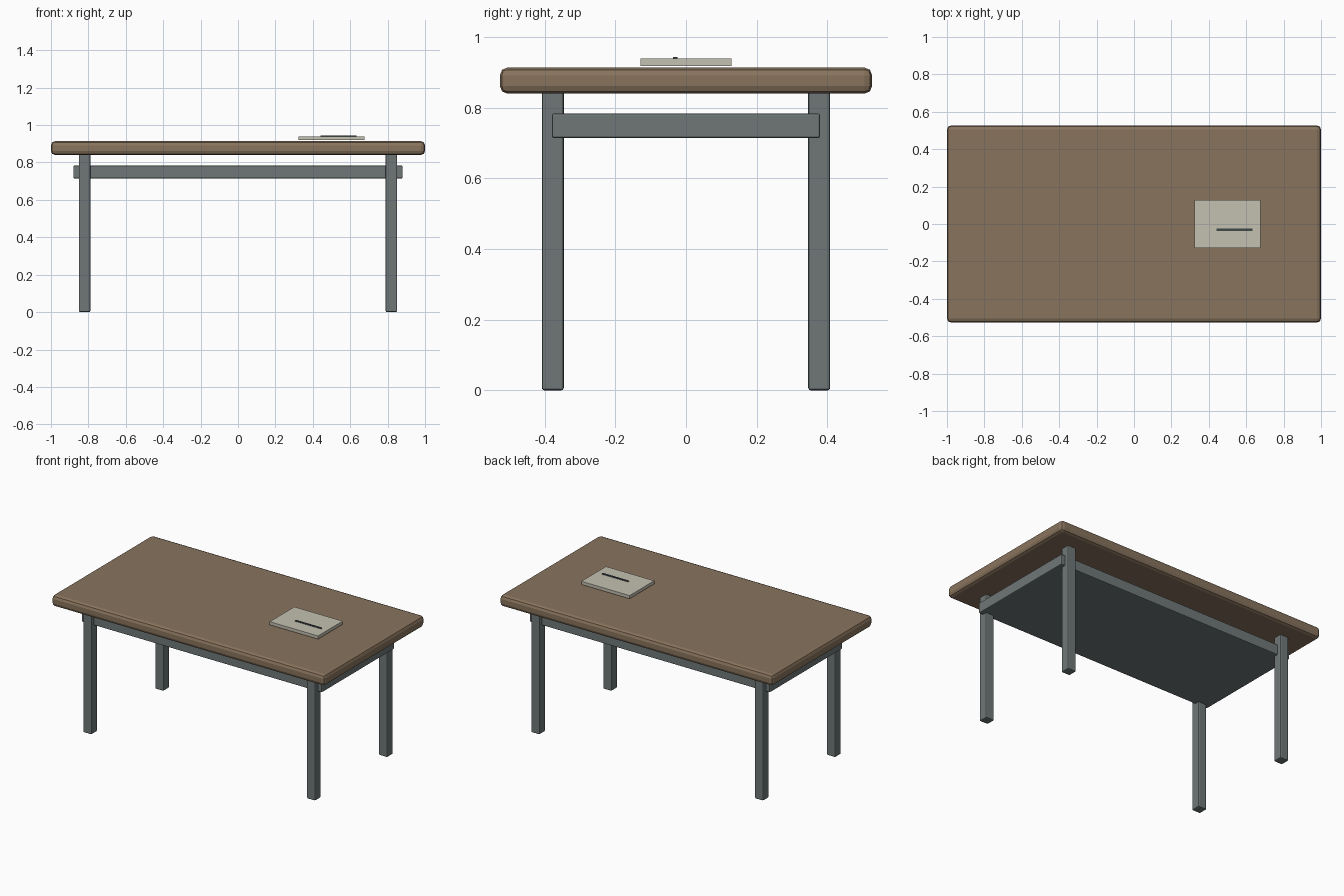
import bpy

if "Cube" in bpy.data.objects:
    bpy.data.objects.remove(bpy.data.objects["Cube"])


def material(name, rgb):
    mat = bpy.data.materials.new(name)
    mat.diffuse_color = (*rgb, 1.0)
    mat.use_nodes = True
    mat.node_tree.nodes["Principled BSDF"].inputs["Base Color"].default_value = mat.diffuse_color
    return mat


WOOD = material("wood", (0.25, 0.175, 0.11))
STEEL = material("grey_steel", (0.16, 0.185, 0.185))
PAPER = material("paper", (0.55, 0.53, 0.44))
INK = material("ink", (0.05, 0.065, 0.065))


def box(name, lo, hi, mat, bevel=0.0, segments=2):
    """Box between two corners, with optional rounded edges."""
    bpy.ops.mesh.primitive_cube_add(
        size=1, location=[(a + b) / 2 for a, b in zip(lo, hi)])
    obj = bpy.context.object
    obj.name = name
    obj.scale = [b - a for a, b in zip(lo, hi)]
    bpy.ops.object.transform_apply(location=False, rotation=False, scale=True)
    obj.data.materials.append(mat)
    if bevel:
        mod = obj.modifiers.new("bevel", 'BEVEL')
        mod.width = bevel
        mod.segments = segments
    return obj


# Table top
box("table_top", (-1, -0.527, 0.84), (1, 0.527, 0.914), WOOD, 0.022)

# Solid support slab passing through the legs
box("support_slab", (-0.88, -0.38, 0.714), (0.88, 0.38, 0.784), STEEL, 0.006)

# Four legs
for sx, side in ((-1, "left"), (1, "right")):
    for sy, end in ((-1, "front"), (1, "back")):
        x, y, h = sx * 0.82, sy * 0.377, 0.031
        box(f"{end}_{side}_leg", (x - h, y - h, 0), (x + h, y + h, 0.85),
            STEEL, 0.007)

# Paper pad with a pen mark on it
box("paper_pad", (0.323, -0.129, 0.919), (0.677, 0.129, 0.94), PAPER)
box("pen_line", (0.442, -0.037, 0.934), (0.634, -0.024, 0.944), INK)
